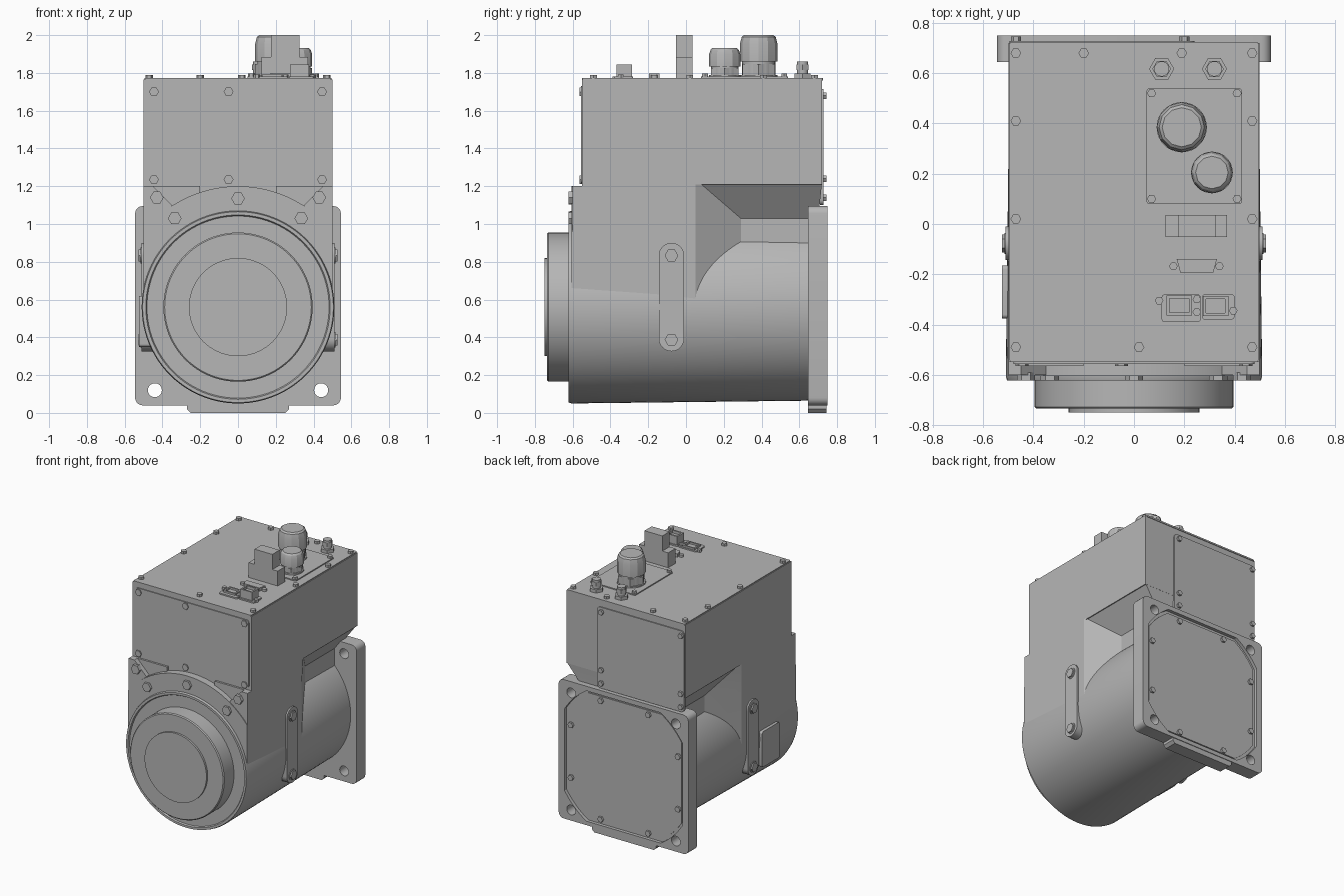
import bpy, bmesh, math
from mathutils import Vector

cube = bpy.data.objects.get("Cube")
if cube:
    bpy.data.objects.remove(cube, do_unlink=True)

grey = bpy.data.materials.new("cast grey")
grey.use_nodes = True
grey.diffuse_color = (0.47, 0.47, 0.47, 1)
grey.node_tree.nodes["Principled BSDF"].inputs["Base Color"].default_value = grey.diffuse_color


def make(name, verts, faces):
    bm = bmesh.new()
    vs = [bm.verts.new(v) for v in verts]
    for f in faces:
        bm.faces.new([vs[i] for i in f])
    bmesh.ops.remove_doubles(bm, verts=bm.verts, dist=1e-5)
    bmesh.ops.recalc_face_normals(bm, faces=bm.faces)
    me = bpy.data.meshes.new(name)
    bm.to_mesh(me)
    bm.free()
    me.materials.append(grey)
    ob = bpy.data.objects.new(name, me)
    bpy.context.collection.objects.link(ob)
    return ob


def loft(name, rings):
    n = len(rings[0])
    verts = [v for r in rings for v in r]
    faces = [list(range(n)), list(range(len(verts) - n, len(verts)))]
    for k in range(len(rings) - 1):
        for i in range(n):
            j = (i + 1) % n
            faces.append((k * n + i, k * n + j, k * n + n + j, k * n + n + i))
    return make(name, verts, faces)


def place(axis, u, v, w):
    return {"X": (w, u, v), "Y": (u, w, v), "Z": (u, v, w)}[axis]


def prism(name, pts, axis, a, b):
    return loft(name, [[place(axis, u, v, w) for u, v in pts] for w in (a, b)])


def circle(cu, cv, r, n=6, start=0.0, sweep=math.tau):
    m = n if sweep == math.tau else n + 1
    return [(cu + r * math.cos(start + sweep * i / n), cv + r * math.sin(start + sweep * i / n))
            for i in range(m)]


def turned(name, axis, cu, cv, profile, n):
    # Stack of (radius, height) sections around an axis
    return loft(name, [[place(axis, u, v, h) for u, v in circle(cu, cv, r, n)] for r, h in profile])


def rounded(u0, u1, v0, v1, r, n=5):
    pts = []
    for k, (cu, cv) in enumerate([(u1 - r, v1 - r), (u0 + r, v1 - r), (u0 + r, v0 + r), (u1 - r, v0 + r)]):
        pts += circle(cu, cv, r, n, k * math.pi / 2, math.pi / 2)
    return pts


def box(name, x0, x1, y0, y1, z0, z1):
    return prism(name, [(x0, y0), (x1, y0), (x1, y1), (x0, y1)], "Z", z0, z1)


def cut(target, cutter):
    cutter.hide_render = True
    mod = target.modifiers.new("cut", "BOOLEAN")
    mod.operation, mod.solver, mod.object = "DIFFERENCE", "EXACT", cutter
    bpy.context.view_layer.objects.active = target
    bpy.ops.object.modifier_apply(modifier=mod.name)
    bpy.data.objects.remove(cutter, do_unlink=True)


def screws(name, axis, spots, r, a, b):
    for u, v in spots:
        prism(name, circle(u, v, r), axis, a, b)


CZ = 0.56  # drive axis height

# Round drive housing with stepped output face
turned("drive_housing", "Y", 0, CZ,
       [(0.495, 0.67), (0.51, -0.605), (0.505, -0.622), (0.488, -0.622), (0.482, -0.612), (0.4, -0.612)], 96)
turned("output_hub", "Y", 0, CZ, [(0.395, -0.6), (0.395, -0.728), (0.388, -0.735)], 96)
turned("hub_cap", "Y", 0, CZ, [(0.26, -0.72), (0.26, -0.75)], 72)

# Electronics box above, narrowing to the housing at the rear sides
box("control_box", -0.5, 0.5, -0.55, 0.72, 1.21, 1.765)
half_low = [(0.5, -0.55), (0.5, 0.05), (0.36, 0.29), (0.36, 0.70)]
half_top = [(0.5, -0.55), (0.5, 0.05), (0.5, 0.07), (0.5, 0.72)]


def neck_ring(half, z):
    return [(x, y, z) for x, y in half] + [(-x, y, z) for x, y in reversed(half)]


loft("neck", [neck_ring(half_low, CZ), neck_ring(half_low, 1.03), neck_ring(half_top, 1.22)])

# Covers on the control box
prism("top_cover", rounded(-0.495, 0.495, -0.55, 0.725, 0.01), "Z", 1.76, 1.772)
prism("front_cover", rounded(-0.48, 0.48, 1.215, 1.73, 0.02), "Y", -0.557, -0.54)
prism("rear_cover", rounded(-0.495, 0.24, 1.1, 1.715, 0.03), "Y", 0.71, 0.728)
screws("top_screw", "Z", [(s * 0.47, y) for s in (-1, 1) for y in (-0.49, 0.02, 0.41, 0.68)]
       + [(0.02, -0.49), (-0.2, 0.68), (0.19, 0.68)], 0.021, 1.765, 1.79)
screws("front_cover_screw", "Y", [(x, z) for x in (-0.445, -0.05, 0.445) for z in (1.235, 1.7)],
       0.026, -0.565, -0.55)
screws("rear_cover_screw", "Y", [(x, z) for x in (-0.47, 0.2) for z in (1.14, 1.24, 1.68)],
       0.02, 0.72, 0.745)

# Front face plate with arched top and corner lugs
edge = math.acos(0.5 / 0.64)
prism("front_plate", [(-0.5, CZ), (0.5, CZ)] + circle(0, CZ, 0.64, 40, edge, math.pi - 2 * edge),
      "Y", -0.605, -0.5)
for s in (-1, 1):
    lug = [(0.5, 0.95), (0.5, 1.2), (0.45, 1.2), (0.35, 1.1), (0.4, 1.0)]
    prism("corner_lug", [(s * x, z) for x, z in lug], "Y", -0.6, -0.5)
    prism("front_ledge", [(s * x, z) for x, z in [(0.5, 1.0), (0.5, 1.2), (0.2, 1.2), (0.2, 1.0)]],
          "Y", -0.565, -0.5)
screws("flange_bolt", "Y", [(0, 1.135), (-0.335, 1.03), (0.335, 1.03), (-0.43, 1.14), (0.43, 1.14)],
       0.036, -0.622, -0.59)

# Rear mounting flange with corner holes and recessed cover
flange = prism("mounting_flange", rounded(-0.545, 0.545, 0.04, 1.095, 0.04), "Y", 0.645, 0.75)
for x in (-0.44, 0.44):
    for z in (0.12, 1.01):
        cut(flange, prism("hole_cutter", circle(x, z, 0.037, 24), "Y", 0.6, 0.8))


def cover_outline(half, r):
    a = math.acos(half / r)
    pts = []
    for k in range(4):
        pts += circle(0, CZ + 0.005, r, 10, k * math.pi / 2 + a, math.pi / 2 - 2 * a)
    return pts


cut(flange, prism("recess_cutter", cover_outline(0.495, 0.585), "Y", 0.725, 0.8))
prism("rear_seal", cover_outline(0.475, 0.565), "Y", 0.715, 0.732)
screws("rear_bolt", "Y", [(a * p, CZ + b * q) for a in (-1, 1) for b in (-1, 1)
                          for p, q in ((0.2, 0.45), (0.45, 0.2))], 0.022, 0.72, 0.748)
prism("flange_foot", [(-0.27, 0.06), (-0.27, 0.02), (-0.25, 0), (0.25, 0), (0.27, 0.02), (0.27, 0.06)],
      "Y", 0.645, 0.745)

# Side straps with bolts
for s in (-1, 1):
    pts = circle(-0.077, 0.833, 0.067, 16, 0, math.pi) + circle(-0.077, 0.393, 0.067, 16, math.pi, math.pi)
    prism("side_strap", pts, "X", s * 0.43, s * 0.512)
    screws("strap_bolt", "X", [(-0.077, 0.833), (-0.077, 0.387)], 0.036, s * 0.5, s * 0.526)
    for z in (0.833, 0.387):
        prism("strap_washer", circle(-0.077, z, 0.042, 20), "X", s * 0.5, s * 0.516)

# Raised pad on the right side
prism("side_pad", rounded(-0.375, -0.165, 0.35, 0.62, 0.015), "X", -0.525, -0.42)

# Cable gland plate
prism("gland_plate", rounded(0.05, 0.43, 0.08, 0.54, 0.012), "Z", 1.765, 1.78)
screws("gland_screw", "Z", [(x, y) for x in (0.07, 0.41) for y in (0.1, 0.52)], 0.018, 1.77, 1.797)
for x, y, r, top in ((0.19, 0.385, 0.1, 2.0), (0.31, 0.205, 0.083, 1.932)):
    h = top - 1.78
    turned("gland_collar", "Z", x, y, [(r, 1.77), (r, 1.79)], 32)
    turned("gland_nut", "Z", x, y, [(r, 1.788), (r, 1.78 + h * 0.3)], 6)
    turned("gland_neck", "Z", x, y, [(r * 0.88, 1.78), (r * 0.88, 1.78 + h * 0.4)], 32)
    turned("gland_cap", "Z", x, y, [(r, 1.78 + h * 0.36), (r, 1.78 + h * 0.78),
                                    (r * 0.9, top - 0.01), (r * 0.78, top)], 12)

# Two small threaded connectors
for x in (0.11, 0.32):
    turned("port_nut", "Z", x, 0.617, [(0.05, 1.765), (0.05, 1.797)], 6)
    turned("port_stem", "Z", x, 0.617, [(0.03, 1.79), (0.03, 1.86)], 20)
    turned("port_tip", "Z", x, 0.617, [(0.037, 1.815), (0.037, 1.845)], 6)

# Power plug block with stepped ends
box("plug_base", 0.125, 0.37, -0.052, 0.035, 1.765, 1.885)
box("plug_tower", 0.175, 0.325, -0.052, 0.035, 1.87, 2.0)
prism("plug_button", circle(0.25, -0.008, 0.028, 20), "Z", 1.99, 2.0)

# Serial connector
prism("serial_shell", [(0.17, -0.14), (0.185, -0.195), (0.315, -0.195), (0.33, -0.14)], "Z", 1.765, 1.797)
for x in (0.157, 0.34):
    prism("serial_stud", circle(x, -0.168, 0.016, 12), "Z", 1.765, 1.79)

# Network sockets
prism("socket_plate", rounded(0.11, 0.265, -0.39, -0.28, 0.012), "Z", 1.765, 1.782)
prism("socket_plate", rounded(0.27, 0.4, -0.38, -0.28, 0.012), "Z", 1.765, 1.782)
for x, y, top in ((0.18, -0.325, 1.795), (0.325, -0.327, 1.845)):
    socket = box("network_socket", x - 0.05, x + 0.05, y - 0.04, y + 0.04, 1.77, top)
    cut(socket, box("socket_cutter", x - 0.038, x + 0.038, y - 0.028, y + 0.028, top - 0.02, top + 0.05))
screws("socket_screw", "Z", [(0.1, -0.305), (0.25, -0.3), (0.25, -0.35), (0.395, -0.345)], 0.017, 1.765, 1.792)

# Smooth round surfaces, keeping edges crisp
bpy.ops.object.select_all(action="DESELECT")
for ob in bpy.context.collection.objects:
    if ob.type == "MESH":
        ob.select_set(True)
        bpy.context.view_layer.objects.active = ob
bpy.ops.object.shade_smooth_by_angle(angle=math.radians(25))
